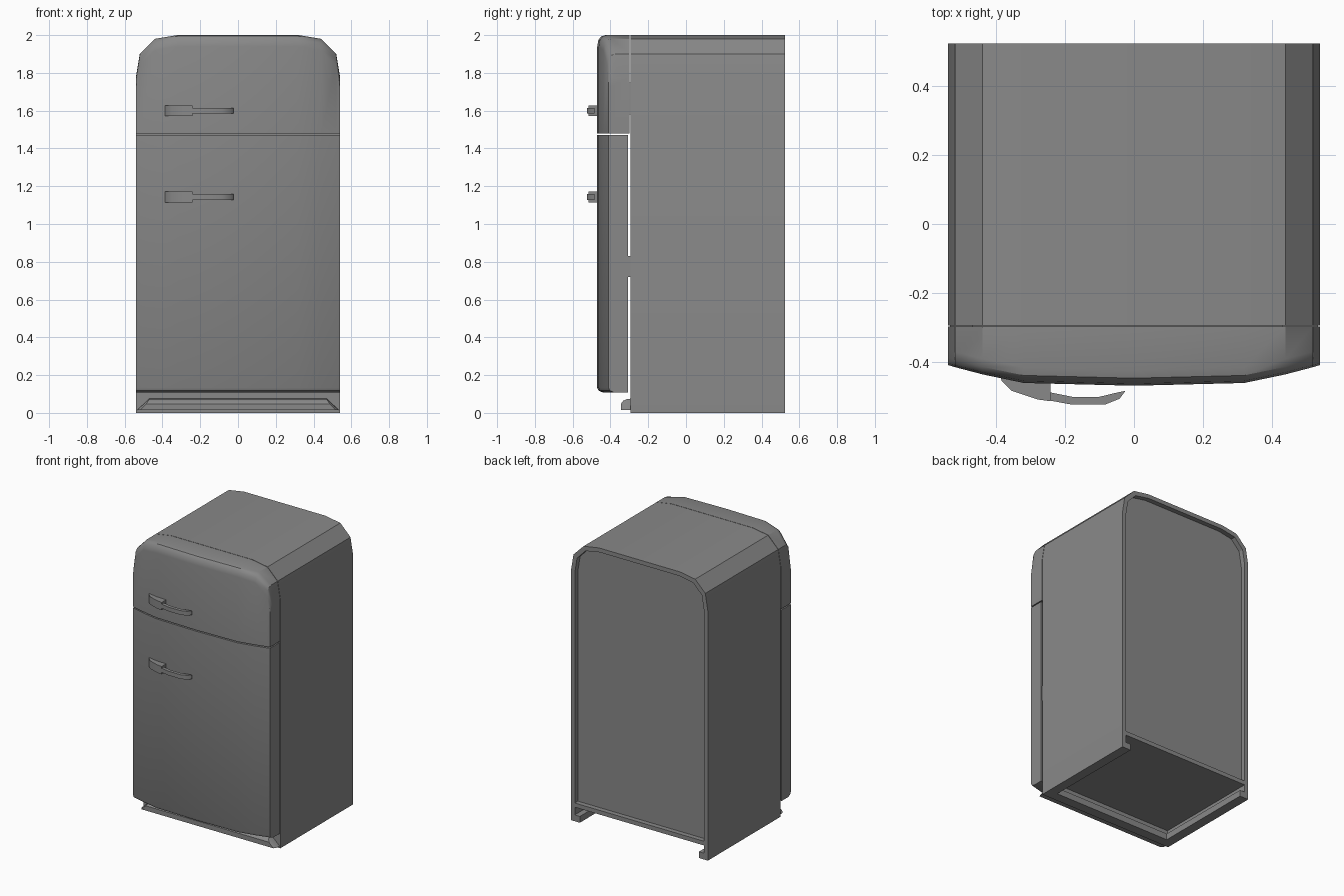
import bpy, bmesh

cube = bpy.data.objects.get("Cube")
if cube:
    bpy.data.objects.remove(cube)

grey = bpy.data.materials.new("enamel grey")
grey.use_nodes = True
grey.diffuse_color = (0.25, 0.25, 0.25, 1)
grey.node_tree.nodes["Principled BSDF"].inputs["Base Color"].default_value = grey.diffuse_color


def loft(name, rings, angle=0.6):
    """Skin equal-length closed rings and cap both ends."""
    bm = bmesh.new()
    rows = [[bm.verts.new(p) for p in ring] for ring in rings]
    n = len(rows[0])
    for a, b in zip(rows, rows[1:]):
        for i in range(n):
            j = (i + 1) % n
            bm.faces.new((a[i], a[j], b[j], b[i]))
    bm.faces.new(rows[0])
    bm.faces.new(rows[-1])
    bmesh.ops.recalc_face_normals(bm, faces=bm.faces)
    mesh = bpy.data.meshes.new(name)
    bm.to_mesh(mesh)
    bm.free()
    obj = bpy.data.objects.new(name, mesh)
    bpy.context.collection.objects.link(obj)
    mesh.materials.append(grey)
    smooth(obj, angle)
    return obj


def smooth(obj, angle):
    bpy.ops.object.select_all(action="DESELECT")
    obj.select_set(True)
    bpy.context.view_layer.objects.active = obj
    bpy.ops.object.shade_smooth_by_angle(angle=angle)


def prism_y(name, outline, y0, y1):
    return loft(name, [[(x, y, z) for x, z in outline] for y in (y0, y1)])


def prism_z(name, outline, z0, z1):
    return loft(name, [[(x, y, z) for x, y in outline] for z in (z0, z1)])


def box(name, x0, x1, y0, y1, z0, z1):
    return prism_y(name, [(x0, z0), (x1, z0), (x1, z1), (x0, z1)], y0, y1)


def cut(obj, cutter):
    cutter.hide_render = True
    mod = obj.modifiers.new("cut", "BOOLEAN")
    mod.operation = "DIFFERENCE"
    mod.solver = "EXACT"
    mod.object = cutter
    bpy.context.view_layer.objects.active = obj
    bpy.ops.object.modifier_apply(modifier=mod.name)
    bpy.data.objects.remove(cutter)


def arch(half, bottom):
    """Upright outline with faceted round shoulders."""
    return ([(-x, z) for x, z in half] + [(x, z) for x, z in reversed(half)]
            + [(half[0][0], bottom), (-half[0][0], bottom)])


# Cabinet: arched shell, recessed back panel, open underside with inward rails
shoulder = [(0.54, 1.78), (0.52, 1.90), (0.44, 1.98), (0.32, 2.0)]
inner = [(0.51, 1.77), (0.492, 1.88), (0.425, 1.95), (0.315, 1.97)]
cabinet = prism_y("cabinet", arch(shoulder, 0), -0.295, 0.525)
cut(cabinet, prism_y("back_cutter", arch(inner, 0.13), 0.49, 0.6))
cut(cabinet, box("floor_cutter", -0.51, 0.51, -0.265, 0.6, 0.045, 0.10))
cut(cabinet, box("rail_cutter", -0.47, 0.47, -0.225, 0.6, -0.1, 0.06))
smooth(cabinet, 0.6)

# Doors: sections swept across the width, with a bowed front
bow = {0.54: -0.41, 0.52: -0.416, 0.44: -0.437, 0.32: -0.462, 0: -0.47}
tops = dict(shoulder)
tops[0] = 2.0
columns = [-x for x in bow if x] + sorted(bow)


def upper_section(x):
    f, top, low = bow[abs(x)], tops[abs(x)], 1.478
    return [(x, -0.298, low), (x, f, low), (x, f, top - 0.06), (x, f + 0.006, top - 0.025),
            (x, f + 0.022, top - 0.006), (x, f + 0.045, top), (x, -0.298, top)]


def lower_section(x):
    f, top, low = bow[abs(x)], 1.47, 0.108
    return [(x, -0.306, low), (x, f + 0.03, low), (x, f + 0.007, low + 0.01),
            (x, f, low + 0.025), (x, f, top), (x, -0.306, top)]


loft("upper_door", [upper_section(x) for x in columns])
loft("lower_door", [lower_section(x) for x in columns])

# Hinge plates bridging the gap behind the doors
for name, z0, z1 in (("upper_hinge", 1.58, 1.75), ("lower_hinge", 0.72, 0.83)):
    box(name, 0.43, 0.535, -0.31, -0.29, z0, z1)

# Kick plate: tapered trapezoid with a rounded upper edge
kick = [(-0.295, 0.535, 0.47, 0.075), (-0.312, 0.535, 0.47, 0.073),
        (-0.333, 0.53, 0.475, 0.064), (-0.345, 0.52, 0.485, 0.048)]
loft("kick_plate", [[(-b, y, 0.014), (b, y, 0.014), (t, y, z), (-t, y, z)]
                    for y, b, t, z in kick])

# Handles: wide mount and slim curved lever
mount = [(-0.392, -0.43), (-0.385, -0.455), (-0.355, -0.485), (-0.28, -0.51),
         (-0.242, -0.515), (-0.242, -0.45)]
lever = [(-0.25, -0.488), (-0.25, -0.512), (-0.18, -0.525), (-0.085, -0.525),
         (-0.042, -0.508), (-0.025, -0.485), (-0.05, -0.49), (-0.1, -0.502), (-0.18, -0.502)]
for side, z in (("upper", 1.6), ("lower", 1.143)):
    prism_z(side + "_handle_mount", mount, z - 0.028, z + 0.028)
    prism_z(side + "_handle_lever", lever, z - 0.015, z + 0.015)
